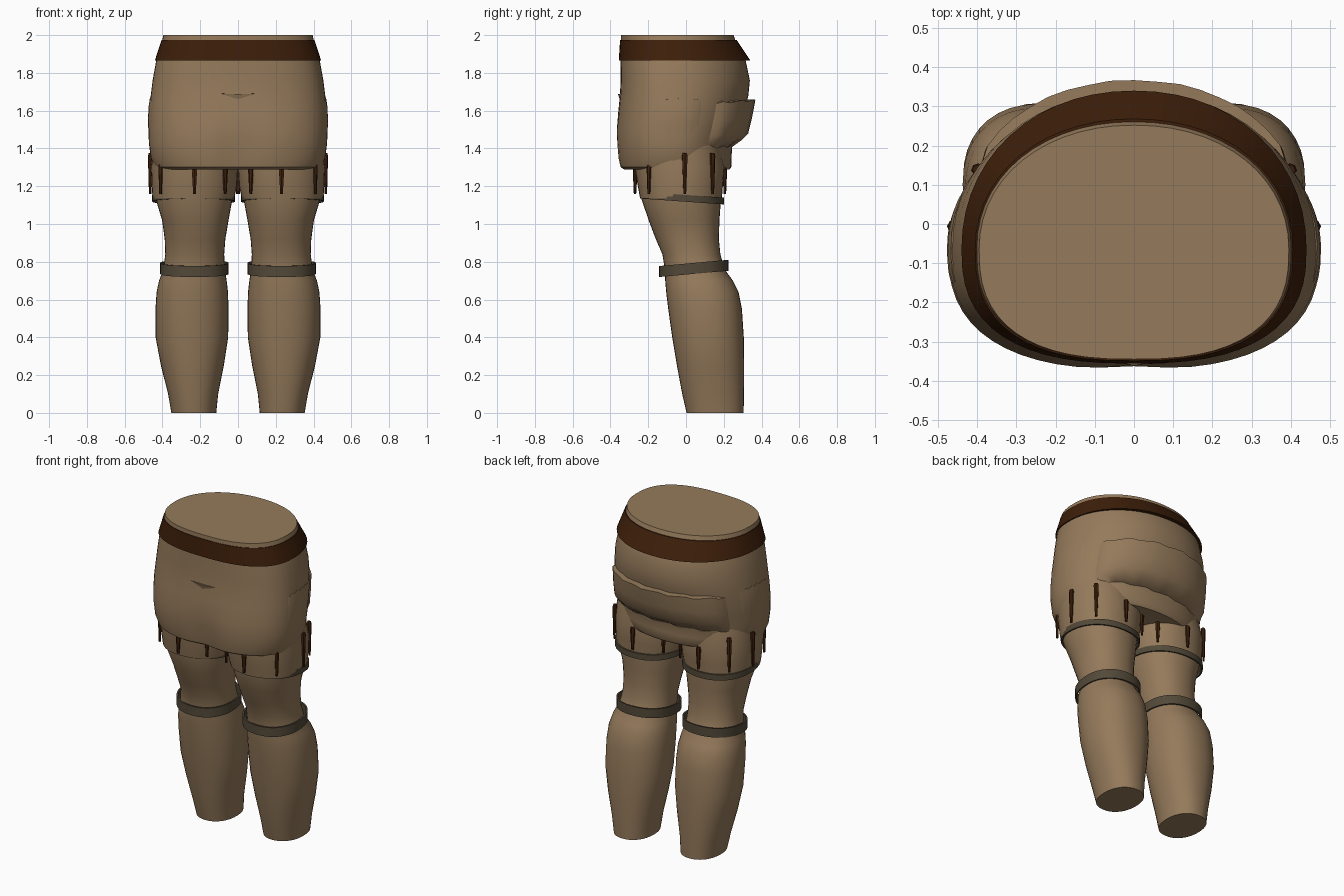
import bpy, bmesh, math
from mathutils import Vector

if "Cube" in bpy.data.objects:
    bpy.data.objects.remove(bpy.data.objects["Cube"])


def material(name, rgb):
    m = bpy.data.materials.new(name)
    m.diffuse_color = (*rgb, 1)
    m.use_nodes = True
    m.node_tree.nodes["Principled BSDF"].inputs["Base Color"].default_value = m.diffuse_color
    return m


TAN = material("tan cloth", (0.30, 0.195, 0.105))
BROWN = material("dark brown leather", (0.047, 0.0135, 0.003))
GREY = material("olive grey strap", (0.085, 0.066, 0.04))


def finish(name, bm, mat, angle=40):
    bmesh.ops.recalc_face_normals(bm, faces=bm.faces)
    me = bpy.data.meshes.new(name)
    bm.to_mesh(me)
    bm.free()
    ob = bpy.data.objects.new(name, me)
    bpy.context.collection.objects.link(ob)
    me.materials.append(mat)
    bpy.ops.object.select_all(action='DESELECT')
    ob.select_set(True)
    bpy.context.view_layer.objects.active = ob
    bpy.ops.object.shade_smooth_by_angle(angle=math.radians(angle))
    return ob


def oval(x0, x1, y0, y1, z, a, n=2.3, tilt=0):
    """Point on a superellipse given by its limits, at angle a."""
    c, s = math.cos(a), math.sin(a)
    x = (x0 + x1) / 2 + (x1 - x0) / 2 * math.copysign(abs(c) ** (2 / n), c)
    y = (y0 + y1) / 2 + (y1 - y0) / 2 * math.copysign(abs(s) ** (2 / n), s)
    return Vector((x, y, z + tilt * (y - (y0 + y1) / 2)))


def waist(w, f, b, z, a):
    """Hip outline: squarer in front, rounder behind, widest at y = -0.065."""
    c, s = math.cos(a), math.sin(a)
    n, r = (2.1, b + .065) if s > 0 else (2.55, -f - .065)
    return Vector((w * math.copysign(abs(c) ** (2 / n), c),
                   -.065 + r * math.copysign(abs(s) ** (2 / n), s), z))


def loft(name, rings, mat, closed=False, angle=40):
    """Skin rings of points; cap the ends, or join last ring to first."""
    bm = bmesh.new()
    rows = [[bm.verts.new(p) for p in r] for r in rings]
    n = len(rows[0])
    for a, b in zip(rows, rows[1:] + (rows[:1] if closed else [])):
        for i in range(n):
            bm.faces.new((a[i], a[(i + 1) % n], b[(i + 1) % n], b[i]))
    if not closed:
        bm.faces.new(rows[0])
        bm.faces.new(rows[-1])
    return finish(name, bm, mat, angle)


def turn(n):
    return [2 * math.pi * i / n for i in range(n)]


# Hip body sections: z, half width, front y, back y
BODY = [(1.288, .41, -.335, .23), (1.302, .44, -.355, .24), (1.35, .462, -.365, .241),
        (1.43, .472, -.371, .245), (1.5, .474, -.371, .275), (1.6, .471, -.358, .31),
        (1.68, .462, -.35, .33), (1.76, .452, -.346, .338), (1.87, .432, -.347, .315),
        (1.97, .402, -.345, .262), (2.0, .395, -.345, .252)]


def body_point(z, a, grow=0):
    for p, q in zip(BODY, BODY[1:]):
        if p[0] <= z <= q[0]:
            t = (z - p[0]) / (q[0] - p[0])
            w, f, b = (p[k] + (q[k] - p[k]) * t for k in (1, 2, 3))
            break
    v = waist(w + grow, f - grow, b + grow, z, a)
    # Shallow valley between the thighs at the lower front
    if v.y < 0 and z < 1.55:
        v.y += .025 * math.exp(-(v.x / .09) ** 2) * min(1, (1.55 - z) / .15)
    return v


loft("hip_body", [[body_point(s[0], a) for a in turn(56)] for s in BODY], TAN)

# Belt flaring outward at its lower edge
loft("belt", [[waist(w, f, b, z, a) for a in turn(56)] for w, f, b, z in
              ((.405, -.349, .268, 1.974), (.44, -.356, .34, 1.866),
               (.425, -.34, .30, 1.866), (.39, -.335, .25, 1.974))], BROWN, True)


# Pouches of folded cloth wrapped on the body: rows of (z, offset from body)
def pouch(name, a0, a1, rows, steps=18):
    rings = []
    for i in range(steps + 1):
        t = i / steps
        a = math.radians(a0 + (a1 - a0) * t)
        bulge = math.sin(math.pi * t) ** .5
        drop = .02 * (1 - bulge)
        outer = [body_point(z - drop + .006 * math.sin(i * 2.1), a, g * bulge - .003)
                 for z, g in rows]
        inner = [body_point(z, a, -.05) for z in (rows[-1][0], rows[0][0])]
        rings.append(outer + inner)
    loft(name, rings, TAN, angle=45)


pouch("back_fold", 34, 146, [(1.655, .046), (1.63, .048), (1.56, .056), (1.48, .066),
                             (1.445, .045), (1.41, 0)])
for side, mid in (("right", 4), ("left", 176)):
    pouch(side + "_side_fold", mid - 19, mid + 19,
          [(1.665, .006), (1.62, .008), (1.54, .007), (1.46, .002)])

# Small triangular fold on the front
bm = bmesh.new()
pts = [bm.verts.new(p) for p in ((-.11, -.345, 1.69), (.11, -.345, 1.69), (0, -.347, 1.645),
                                 (0, -.36, 1.688), (0, -.32, 1.68))]
for f in ((0, 3, 2), (1, 2, 3), (0, 1, 3), (0, 4, 1), (0, 2, 4), (1, 4, 2)):
    bm.faces.new([pts[i] for i in f])
finish("front_fold", bm, TAN)

# Leg sections: z, inner x, outer x, front y, back y
LEG = [(0, .115, .353, .003, .305), (.1, .105, .37, -.02, .307), (.25, .075, .408, -.048, .308),
       (.4, .052, .436, -.073, .306), (.55, .05, .437, -.094, .296), (.64, .053, .431, -.105, .278),
       (.7, .06, .418, -.11, .248), (.76, .07, .395, -.112, .205), (.84, .073, .385, -.125, .182),
       (.92, .067, .388, -.16, .174), (1.02, .05, .402, -.198, .177), (1.13, .03, .435, -.235, .185),
       (1.2, .03, .435, -.24, .185)]
# Short trouser leg sections, same order
THIGH = [(1.135, .02, .452, -.243, .19), (1.2, .006, .457, -.255, .195),
         (1.3, .0, .46, -.272, .203), (1.43, .0, .45, -.275, .175)]


def limb(name, rows, s, n):
    loft(name, [[oval(s * i, s * o, f, b, z, a, n) for a in turn(36)]
                for z, i, o, f, b in rows], TAN)


def strap(name, s, x0, x1, y0, y1, z, h, tilt, t=.009):
    rings = [[oval(s * (x0 + d), s * (x1 - d), y0 + d, y1 - d, z + e, a, 2.2, tilt)
              for a in turn(36)] for d, e in ((0, -h), (0, h), (t, h), (t, -h))]
    loft(name, rings, GREY, True)


def peg(name, s, deg, top):
    """Tapered leather peg hanging on the trouser leg."""
    a = math.radians(deg)
    rings = []
    for z, w, out in ((1.16, .008, .008), (top - .015, .016, .007), (top, .013, .005)):
        p = oval(.003, .458, -.262, .198, z, a, 2.2)
        nrm = Vector((math.cos(a), math.sin(a), 0))
        tan = Vector((-nrm.y, nrm.x, 0))
        ring = [p + nrm * (out + w * .8 * math.cos(b)) + tan * w * math.sin(b) for b in turn(6)]
        rings.append([Vector((s * v.x, v.y, v.z)) for v in ring])
    loft(name, rings, BROWN, angle=30)


for s, side in ((1, "right"), (-1, "left")):
    limb(side + "_leg", LEG, s, 2.2)
    limb(side + "_trouser_leg", THIGH, s, 2.2)
    strap(side + "_thigh_strap", s, .016, .455, -.236, .2, 1.137, .018, -.07)
    strap(side + "_knee_strap", s, .05, .412, -.142, .225, .765, .029, .09)
    for i, deg in enumerate((5, 45, 90, 135, 180, 228, 270, 318)):
        peg(f"{side}_peg_{i + 1}", s, deg, 1.375 if deg in (5, 45, 318) else 1.3)
